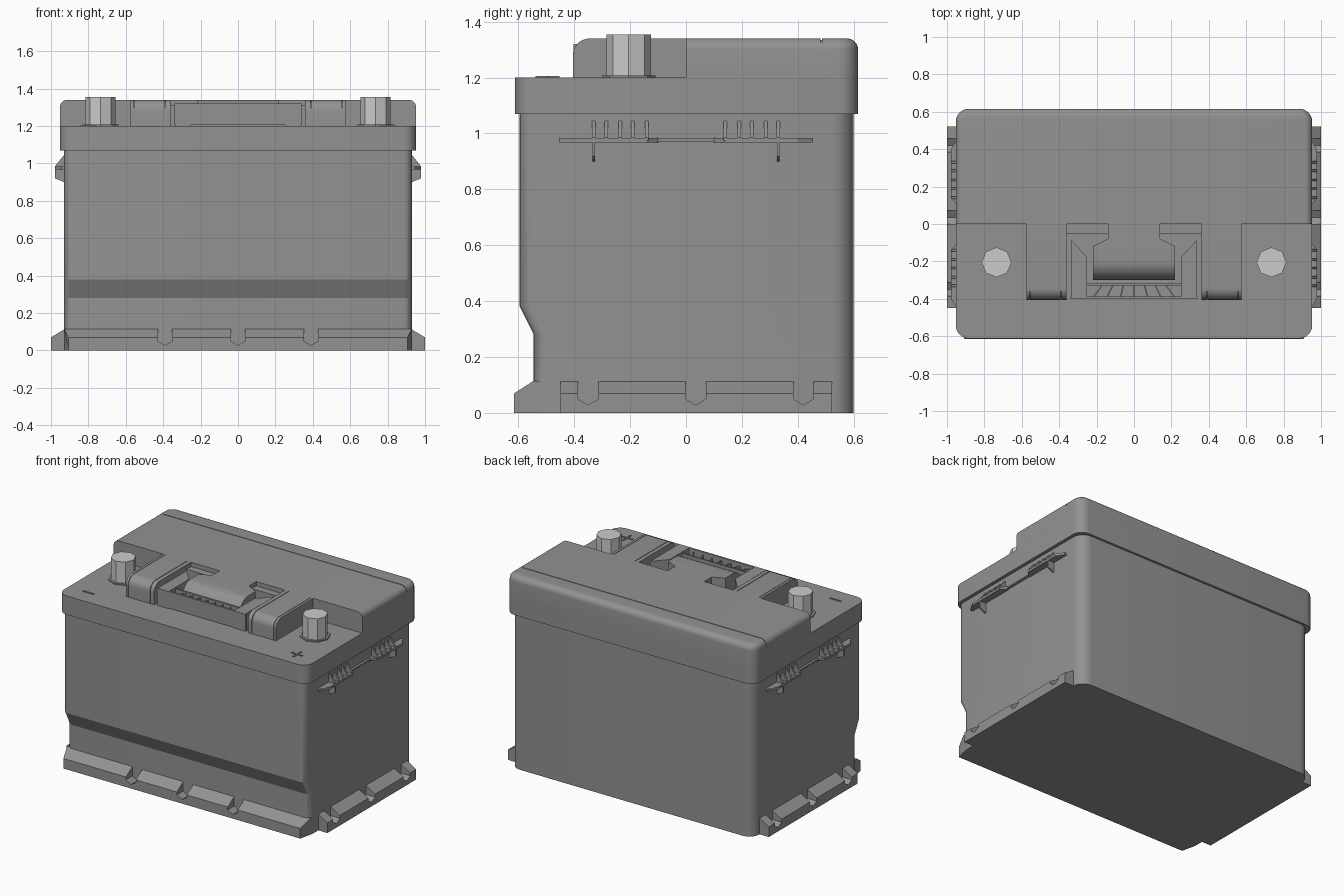
import bpy, bmesh
from math import sin, cos, pi, radians

if "Cube" in bpy.data.objects:
    bpy.data.objects.remove(bpy.data.objects["Cube"])


def material(name, v):
    m = bpy.data.materials.new(name)
    m.diffuse_color = (v, v, v, 1)
    m.use_nodes = True
    m.node_tree.nodes["Principled BSDF"].inputs["Base Color"].default_value = m.diffuse_color
    return m


plastic = material("dark_plastic", 0.29)
metal = material("light_metal", 0.8)


def part(name, solids, mat=plastic):
    """One object from several solids; each solid is a list of rings of points."""
    bm = bmesh.new()
    for rings in solids:
        loops = [[bm.verts.new(p) for p in ring] for ring in rings]
        for a, b in zip(loops, loops[1:]):
            for i in range(len(a)):
                j = (i + 1) % len(a)
                bm.faces.new((a[i], a[j], b[j], b[i]))
        bm.faces.new(loops[0])
        bm.faces.new(loops[-1])
    bmesh.ops.recalc_face_normals(bm, faces=bm.faces)
    mesh = bpy.data.meshes.new(name)
    bm.to_mesh(mesh)
    bm.free()
    ob = bpy.data.objects.new(name, mesh)
    bpy.context.collection.objects.link(ob)
    mesh.materials.append(mat)
    bpy.ops.object.select_all(action='DESELECT')
    ob.select_set(True)
    bpy.context.view_layer.objects.active = ob
    bpy.ops.object.shade_smooth_by_angle(angle=radians(20))
    return ob


def prism(axis, pts, a, b):
    put = {'x': lambda p, t: (t, p[0], p[1]),
           'y': lambda p, t: (p[0], t, p[1]),
           'z': lambda p, t: (p[0], p[1], t)}[axis]
    return [[put(p, t) for p in pts] for t in (a, b)]


def box(x0, x1, y0, y1, z0, z1):
    return prism('z', [(x0, y0), (x1, y0), (x1, y1), (x0, y1)], z0, z1)


def flip(solid):
    return [[(-x, y, z) for x, y, z in ring] for ring in solid]


def both(solids):
    return solids + [flip(s) for s in solids]


def arc(cx, cy, r, a0, a1, n=7):
    if r <= 0:
        return [(cx, cy)]
    return [(cx + r * cos(radians(a0 + (a1 - a0) * i / n)),
             cy + r * sin(radians(a0 + (a1 - a0) * i / n))) for i in range(n + 1)]


def plan(x, y0, y1, rf, rb, z):
    """Rounded rectangle ring with separate front and back corner radii."""
    pts = (arc(x - rf, y0 + rf, rf, -90, 0) + arc(x - rb, y1 - rb, rb, 0, 90)
           + arc(rb - x, y1 - rb, rb, 90, 180) + arc(rf - x, y0 + rf, rf, 180, 270))
    return [(px, py, z) for px, py in pts]


# Case with the stepped-in lower front
part("battery_case", [[plan(0.93, y, 0.6, 0.045, 0.08, z) for z, y in
                       ((0, -0.545), (0.28, -0.545), (0.38, -0.595), (1.08, -0.595))]])

# Lid
part("lid", [[plan(0.953, -0.612, 0.616, 0.07, 0.07, z) for z in (1.07, 1.2)]])

# Raised rear cover, split by a shallow groove, with rounded upper edges
R = 0.04
steps = [(0.0, 1.19)] + [(R * (1 - cos(i * pi / 12)), 1.34 - R + R * sin(i * pi / 12)) for i in range(7)]
part("rear_cover", [
    [plan(0.953 - d, 0, 0.482, 0, 0, z) for d, z in steps],
    [plan(0.953 - d, 0.487, 0.616 - d, 0, 0.07 - d, z) for d, z in steps],
    [plan(0.9525 - d, 0.47, 0.5, 0, 0, z - 0.006) for d, z in steps]])

# Rounded lugs either side of the handle, with thin grooves


def lug(inset):
    y, z = -0.405 + inset, 1.34 - inset
    return [(0.0, 1.19), (y, 1.19)] + arc(y + 0.06, z - 0.06, 0.06, 180, 90) + [(0.0, z)]


part("handle_lugs", both([prism('x', lug(0), 0.36, 0.388), prism('x', lug(0), 0.392, 0.555),
                          prism('x', lug(0), 0.558, 0.575), prism('x', lug(0.006), 0.37, 0.57)]))

# Handle: side arms, hollow front bar with fan ribs, rear ledges
arm = [(0.335, -0.4), (0.25, -0.4), (0.25, -0.18), (0.335, -0.085)]
ribs = []
for k in range(-3, 4):
    a, b = k * 0.055, k * 0.072
    ribs.append(prism('z', [(a - 0.004, -0.32), (a + 0.004, -0.32),
                            (b + 0.004, -0.39), (b - 0.004, -0.39)], 1.24, 1.3))
part("carry_handle", both([prism('z', arm, 1.2, 1.32),
                           box(0.14, 0.36, -0.05, 0.01, 1.2, 1.31)]) + ribs + [
    box(-0.34, 0.34, -0.402, -0.388, 1.205, 1.32),
    box(-0.26, 0.26, -0.328, -0.316, 1.2, 1.31),
    box(-0.26, 0.26, -0.39, -0.32, 1.2, 1.25)])

# Grip tongue reaching forward from the rear cover
grip = ([(-0.12, 1.2), (-0.3, 1.2)] + arc(-0.2, 1.24, 0.1, 180, 90) + [(-0.12, 1.34)])
neck = [(0.14, 0.0), (-0.14, 0.0), (-0.14, -0.08), (-0.22, -0.12), (0.22, -0.12), (0.14, -0.08)]
part("grip_tongue", [prism('x', grip, -0.22, 0.22), prism('z', neck, 1.2, 1.34)])

# Octagonal terminals and their collars


def octagon(r):
    return [(0.735 + r * cos(i * pi / 4), -0.205 + r * sin(i * pi / 4)) for i in range(8)]


part("terminals", both([prism('z', octagon(0.08), 1.2, 1.355)]), metal)
part("terminal_collars", both([prism('z', octagon(0.096), 1.19, 1.208)]))

# Polarity marks
part("polarity_marks", [box(0.757, 0.843, -0.5, -0.49, 1.19, 1.205),
                        box(0.795, 0.805, -0.538, -0.452, 1.19, 1.205),
                        box(-0.843, -0.757, -0.5, -0.49, 1.19, 1.205)])

# Base ledges: sloped strips broken by V-bottomed notches


def ledge(axis, inner, outer, start, end, notches, half):
    profile = [(inner, 0), (outer, 0), (outer, 0.07), (inner, 0.115)]
    if axis == 'x':
        back = inner + 0.03
        profile = [(back, 0)] + profile[1:] + [(back, 0.115)]
    cross = 'y' if axis == 'x' else 'x'
    solids, edge = [], start
    for c in notches:
        solids.append(prism(axis, profile, edge, c - half))
        vee = [(c - half, 0), (c + half, 0), (c + half, 0.05), (c, 0.028), (c - half, 0.05)]
        solids.append(prism(cross, vee, inner, outer))
        edge = c + half
    solids.append(prism(axis, profile, edge, end))
    return solids


front = part("front_ledge", ledge('x', -0.545, -0.615, -0.93, 0.93, (-0.39, 0, 0.39), 0.038))
for v in front.data.vertices:  # slight taper on the outer ends
    if abs(v.co.x) > 0.9 and v.co.y < -0.6:
        v.co.x *= 0.975
part("side_ledges", both(ledge('y', 0.925, 1.0, -0.45, 0.522, (-0.35, 0.035, 0.42), 0.036)))

# Side grip rails: shelf, upper ribs, lower gussets
rails = [box(0.92, 0.945, -0.12, 0.12, 0.972, 0.982)]
for s in (-1, 1):
    rails.append(prism('z', [(0.92, s * 0.455), (0.945, s * 0.455), (0.978, s * 0.4),
                             (0.978, s * 0.14), (0.945, s * 0.1), (0.92, s * 0.1)], 0.968, 0.984))
    for y in (0.14, 0.19, 0.235, 0.285, 0.33):
        rails.append(prism('y', [(0.92, 0.975), (0.978, 0.975), (0.978, 0.985),
                                 (0.93, 1.045), (0.92, 1.045)], s * y - 0.006, s * y + 0.006))
    rails.append(prism('y', [(0.92, 0.975), (0.978, 0.975), (0.978, 0.92),
                             (0.93, 0.9), (0.92, 0.9)], s * 0.33 - 0.005, s * 0.33 + 0.005))
part("side_grip_rails", both(rails))
